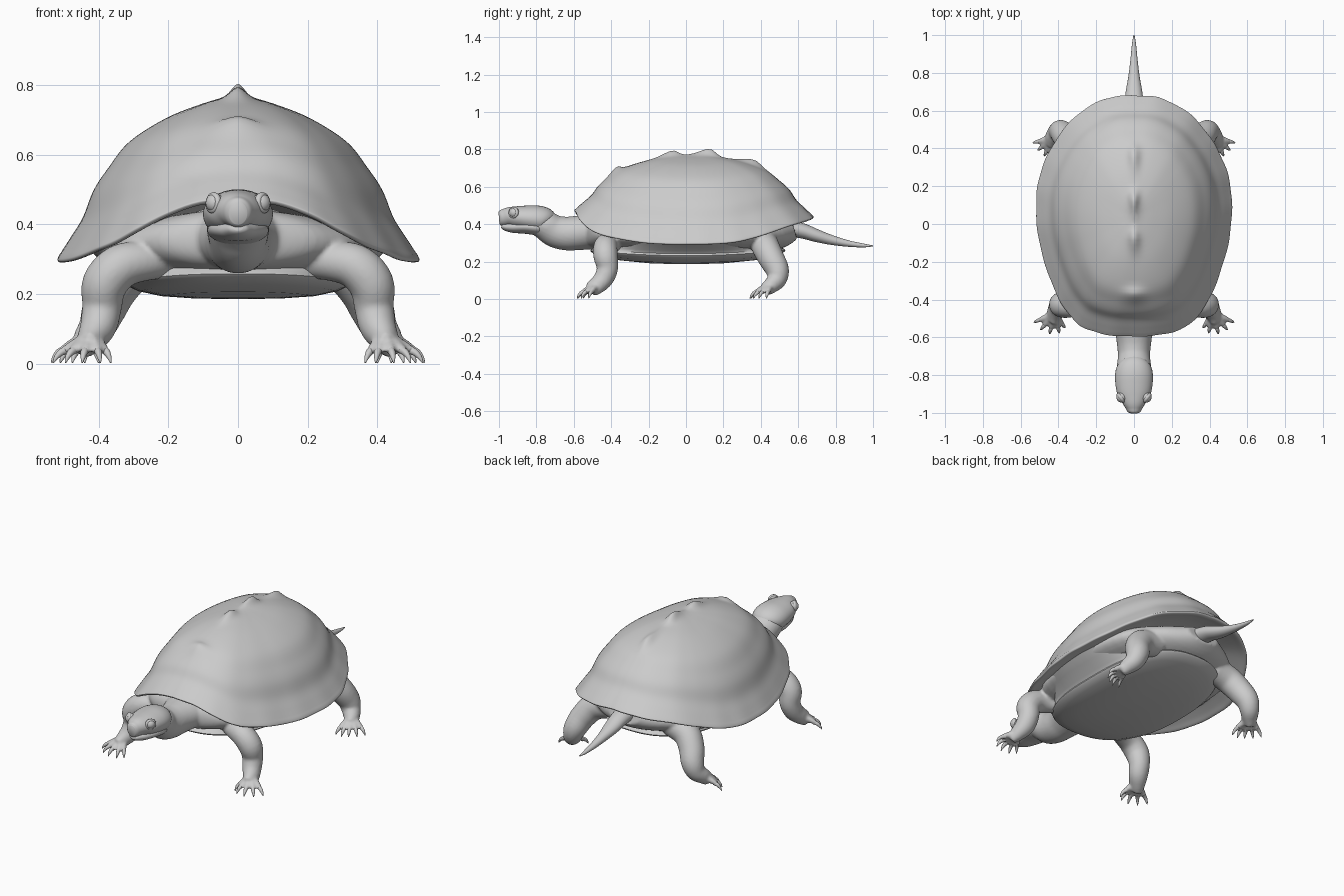
import bpy, bmesh, math
from mathutils import Vector

if "Cube" in bpy.data.objects:
    bpy.data.objects.remove(bpy.data.objects["Cube"])


def curve(pts, n=5):
    """Catmull-Rom samples through a list of equal-length tuples."""
    out = []
    for i in range(len(pts) - 1):
        p = [pts[max(0, min(len(pts) - 1, i + k))] for k in (-1, 0, 1, 2)]
        for j in range(n):
            u = j / n
            out.append(tuple(0.5 * (2 * b + (c - a) * u + (2 * a - 5 * b + 4 * c - d) * u * u
                                    + (3 * b - a - 3 * c + d) * u ** 3) for a, b, c, d in zip(*p)))
    return out + [tuple(pts[-1])]


def loft(bm, rings):
    """Closed surface through rings of points, capped at both ends."""
    vs = [[bm.verts.new(p) for p in r] for r in rings]
    n = len(vs[0])
    for a, b in zip(vs, vs[1:]):
        for i in range(n):
            bm.faces.new((a[i], a[(i + 1) % n], b[(i + 1) % n], b[i]))
    bm.faces.new(vs[0])
    bm.faces.new(vs[-1])


def tube(bm, pts, normal, sides=24, steps=5):
    """Tube along (x, y, z, radius[, second radius]) points."""
    s = curve([p if len(p) == 5 else (*p, p[3]) for p in pts], steps)
    c = [Vector(p[:3]) for p in s]
    n, rings = Vector(normal), []
    for i, p in enumerate(s):
        t = (c[min(i + 1, len(c) - 1)] - c[max(i - 1, 0)]).normalized()
        n = (n - t * n.dot(t)).normalized()
        b = t.cross(n)
        rings.append([c[i] + n * p[3] * math.cos(a) + b * p[4] * math.sin(a)
                      for a in (2 * math.pi * k / sides for k in range(sides))])
    loft(bm, rings)


def finish(bm, name, angle=60):
    bmesh.ops.recalc_face_normals(bm, faces=bm.faces[:])
    me = bpy.data.meshes.new(name)
    bm.to_mesh(me)
    bm.free()
    ob = bpy.data.objects.new(name, me)
    bpy.context.collection.objects.link(ob)
    bpy.ops.object.select_all(action='DESELECT')
    bpy.context.view_layer.objects.active = ob
    ob.select_set(True)
    bpy.ops.object.shade_smooth_by_angle(angle=math.radians(angle))
    return ob


# Upper shell: half rim outline, mirrored, with a radial dome profile
half = curve([(0, -.595, .475), (.11, -.59, .465), (.21, -.57, .43), (.295, -.53, .385),
              (.365, -.45, .347), (.42, -.35, .325), (.468, -.22, .305), (.502, -.09, .298),
              (.517, .04, .298), (.515, .16, .30), (.495, .27, .31), (.455, .37, .333),
              (.395, .47, .365), (.31, .57, .40), (.2, .642, .42), (.1, .675, .433), (0, .68, .44)], 5)
rim = half + [(-x, y, z) for x, y, z in half[-2:0:-1]]
# (distance from centre, dome height, lift)
dome = curve([(.02, 1, 0), (.2, .965, 0), (.4, .89, 0), (.6, .75, 0), (.72, .58, 0), (.8, .44, 0),
              (.86, .27, 0), (.93, .14, 0), (.99, .03, 0), (1, 0, -.002), (.975, 0, -.008),
              (.9, 0, .005), (.75, 0, .02), (.4, 0, .03), (.05, 0, .03)], 5)
knobs = [(-.37, .025, .06, .05), (-.07, .03, .03, .07), (.13, .037, .026, .07), (.37, .03, .03, .08)]


def keel(x, y):
    return sum(h * math.exp(-(x / w) ** 2 - ((y - k) / (l if y < k else l * .55)) ** 2)
               for k, h, w, l in knobs)


cy, bm = .04, bmesh.new()
rings = []
for t, f, lift in dome:
    ring = []
    for i, (x, y, z) in enumerate(rim):
        wave = 1 + .003 * math.sin(i * 2 * math.pi / 8) * max(0, t - .8) * 5
        px, py = x * t * wave, cy + (y - cy) * t * wave
        if f > .03:   # flanks slope a little straighter than the ends
            h = f - .035 * math.sin(math.pi * t) * (x / .517) ** 2
            ring.append((px, py, z + (.772 - z) * h + keel(px, py)))
        else:
            ring.append((px, py, z * t + .40 * (1 - t) + (.772 - z) * f + lift))
    rings.append(ring)
loft(bm, rings)
finish(bm, "upper_shell", 70)

# Lower shell: stacked rounded outlines (half width, half length, height)
bm = bmesh.new()
rings = []
for w, l, z in [(.02, .03, .186), (.12, .2, .187), (.22, .36, .194), (.285, .46, .208), (.32, .515, .224),
                (.326, .522, .232), (.322, .513, .242), (.335, .485, .258), (.39, .45, .292), (.43, .42, .33)]:
    ring = []
    for k in range(72):
        a = 2 * math.pi * k / 72
        c, s = math.cos(a), math.sin(a)
        y = .01 + l * math.copysign(abs(s) ** .8, s)
        ring.append((w * math.copysign(abs(c) ** .8, c), y, z + .1 * y * y))
    rings.append(ring)
loft(bm, rings)
finish(bm, "lower_shell", 40)

# Skin: body, neck, legs and toes fused into one smooth surface
skin, claws = bmesh.new(), bmesh.new()
tube(skin, [(0, -.53, .36, .12, .07), (0, -.47, .355, .25, .09), (0, -.3, .34, .37, .1),
            (0, .05, .34, .42, .1), (0, .35, .34, .38, .1), (0, .5, .35, .24, .08),
            (0, .58, .37, .1, .05)], (1, 0, 0), 40)
tube(skin, [(0, -.38, .36, .19, .10), (0, -.5, .36, .13, .095), (0, -.58, .353, .1, .092),
            (0, -.64, .35, .09, .09), (0, -.70, .362, .085, .086), (0, -.75, .392, .09, .08),
            (0, -.80, .415, .085, .07)], (1, 0, 0), 32)
front_leg = [(.18, -.36, .295, .05), (.26, -.41, .295, .056), (.335, -.43, .28, .064),
             (.382, -.43, .23, .065), (.39, -.42, .165, .057), (.40, -.44, .11, .053),
             (.42, -.475, .073, .047, .042), (.435, -.51, .05, .043, .028)]
front_tips = [(.365, -.55), (.395, -.577), (.447, -.582), (.495, -.56), (.53, -.52)]
hind_leg = [(.20, .42, .31, .07), (.30, .425, .28, .074), (.355, .455, .22, .07),
            (.385, .488, .155, .063), (.405, .485, .105, .053), (.43, .455, .073, .043),
            (.447, .427, .05, .038, .028)]
hind_tips = [(.40, .347), (.44, .342), (.475, .36), (.51, .39), (.535, .43)]
for side in (1, -1):
    for leg, tips in ((front_leg, front_tips), (hind_leg, hind_tips)):
        tube(skin, [(side * p[0], *p[1:]) for p in leg], (0, 1, 0))
        bx, by = leg[-2][0], leg[-2][1]
        for tx, ty in tips:
            def at(u, z, r):
                return (side * (bx + (tx - bx) * u), by + (ty - by) * u, z, r)
            tube(skin, [at(.1, .068, .024), at(.4, .056, .018), at(.65, .042, .014),
                        at(.78, .032, .011)], (0, 0, 1), 12, 3)
            tube(claws, [at(.6, .041, .0115), at(.78, .034, .0105), at(.92, .019, .007),
                         at(1, .003, .002)], (0, 0, 1), 10, 3)
body = finish(skin, "body_and_legs")
remesh = body.modifiers.new("fuse", 'REMESH')
remesh.mode, remesh.voxel_size, remesh.use_smooth_shade = 'VOXEL', .008, True
soft = body.modifiers.new("soften", 'SMOOTH')
soft.factor, soft.iterations = .5, 4
finish(claws, "claws")

# Tail
bm = bmesh.new()
tube(bm, [(0, .48, .375, .09, .06), (0, .56, .375, .06, .045), (0, .63, .362, .051, .04),
          (0, .70, .338, .044, .034), (0, .78, .315, .03, .026), (0, .87, .296, .019, .017),
          (0, .95, .286, .011, .01), (0, 1, .284, .003, .003)], (1, 0, 0))
finish(bm, "tail")

# Head: skull and slightly narrower lower jaw meet along the mouth line
bm = bmesh.new()
tube(bm, [(0, -.735, .405, .07, .06), (0, -.76, .42, .092, .07), (0, -.80, .427, .1, .073),
          (0, -.85, .432, .098, .068), (0, -.90, .437, .088, .060), (0, -.94, .440, .066, .052),
          (0, -.97, .436, .048, .046), (0, -.99, .433, .037, .042), (0, -1, .432, .026, .033)],
     (1, 0, 0), 32)
finish(bm, "head")
bm = bmesh.new()
tube(bm, [(0, -.74, .37, .05, .03), (0, -.79, .38, .085, .04), (0, -.86, .386, .084, .037),
          (0, -.92, .384, .062, .031), (0, -.955, .385, .043, .024), (0, -.978, .388, .028, .016),
          (0, -.986, .39, .014, .008)], (1, 0, 0), 32)
finish(bm, "lower_jaw")

# Eyes with round lids
for side, name in ((1, "right"), (-1, "left")):
    out = Vector((side, -.75, .12)).normalized()
    pos = Vector((side * .066, -.918, .461))
    bpy.ops.mesh.primitive_uv_sphere_add(segments=24, ring_count=12, radius=.027, location=pos)
    bpy.context.object.name = name + "_eye"
    bpy.ops.object.shade_smooth()
    bpy.ops.mesh.primitive_torus_add(major_radius=.021, minor_radius=.010, major_segments=28,
                                     minor_segments=10, location=pos + out * .006,
                                     rotation=out.to_track_quat('Z', 'Y').to_euler())
    bpy.context.object.name = name + "_eyelid"
    bpy.ops.object.shade_smooth()
